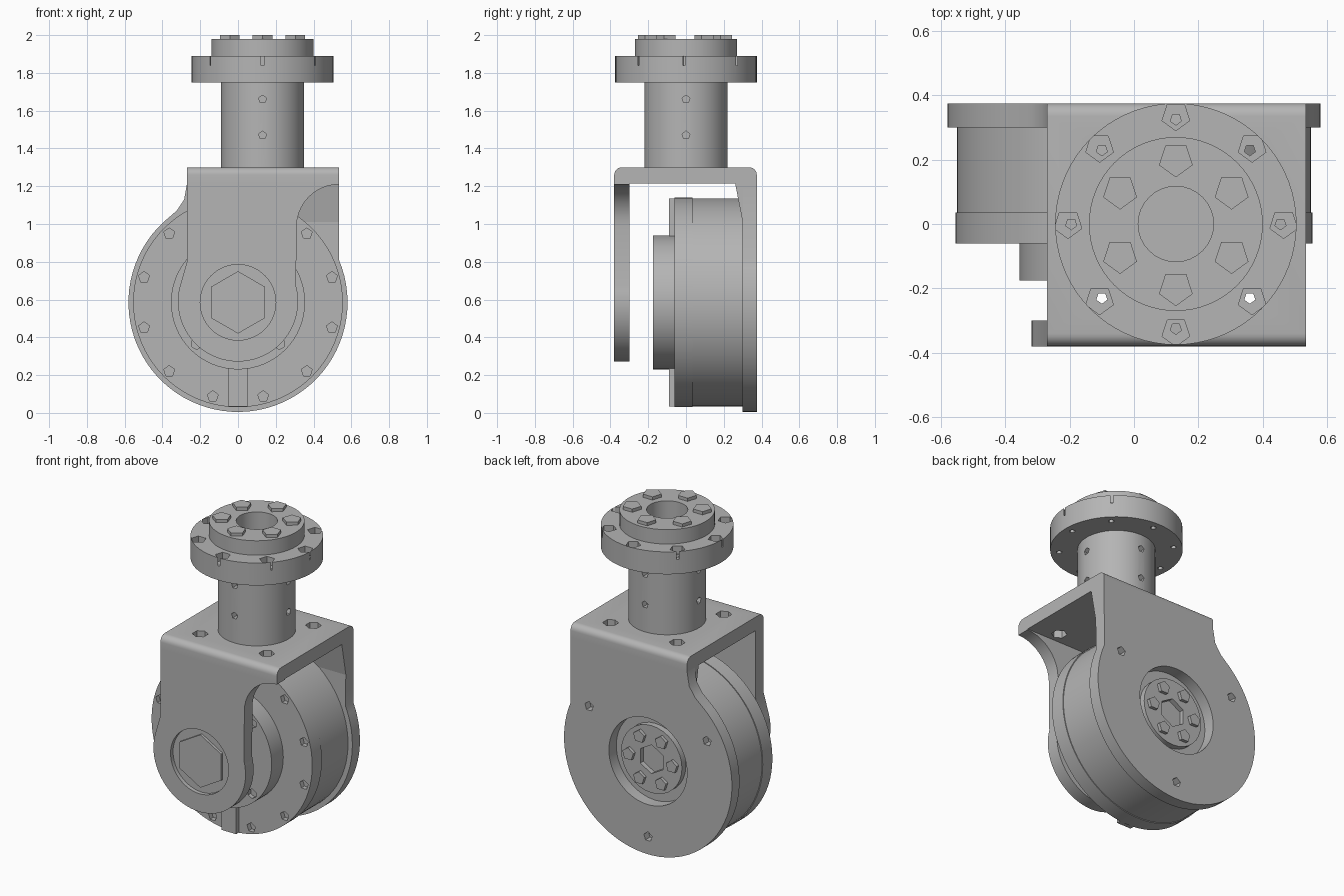
import bpy, bmesh
from math import sin, cos, radians, pi
from mathutils import Vector, Matrix

cube = bpy.data.objects.get("Cube")
if cube:
    bpy.data.objects.remove(cube, do_unlink=True)

grey = bpy.data.materials.new("machined grey")
grey.use_nodes = True
tone = (0.46, 0.46, 0.46, 1)
grey.diffuse_color = tone
grey.node_tree.nodes["Principled BSDF"].inputs["Base Color"].default_value = tone

parts = []
AXIS_Z = 0.585      # height of the motor axis
POST_X = 0.13       # x of the post axis


def finish(name, bm):
    bmesh.ops.recalc_face_normals(bm, faces=bm.faces[:])
    mesh = bpy.data.meshes.new(name)
    bm.to_mesh(mesh)
    bm.free()
    mesh.materials.append(grey)
    obj = bpy.data.objects.new(name, mesh)
    bpy.context.collection.objects.link(obj)
    parts.append(obj)
    return obj


def cylinders(name, rods, sides=64):
    """One object from rods given as (start, end, radius)."""
    bm = bmesh.new()
    for start, end, radius in rods:
        a, b = Vector(start), Vector(end)
        turn = (b - a).to_track_quat('Z', 'Y').to_matrix().to_4x4()
        bmesh.ops.create_cone(bm, cap_ends=True, segments=sides, radius1=radius,
                              radius2=radius, depth=(b - a).length,
                              matrix=Matrix.Translation((a + b) / 2) @ turn)
    return finish(name, bm)


def extrude(name, outline, offset):
    bm = bmesh.new()
    face = bm.faces.new([bm.verts.new(p) for p in outline])
    new = bmesh.ops.extrude_face_region(bm, geom=[face])["geom"]
    moved = [v for v in new if isinstance(v, bmesh.types.BMVert)]
    bmesh.ops.translate(bm, verts=moved, vec=offset)
    return finish(name, bm)


def cut(obj, rods, sides=64):
    cutter = cylinders("cutter", rods, sides)
    cutter.hide_render = True
    parts.remove(cutter)
    mod = obj.modifiers.new("cut", 'BOOLEAN')
    mod.object, mod.solver = cutter, 'EXACT'
    bpy.context.view_layer.objects.active = obj
    bpy.ops.object.modifier_apply(modifier=mod.name)
    bpy.data.objects.remove(cutter, do_unlink=True)


def arc(cx, cy, r, start, end, steps):
    angles = [radians(start + (end - start) * i / steps) for i in range(steps + 1)]
    return [(cx + r * cos(a), cy + r * sin(a)) for a in angles]


def along_y(r, y0, y1, ring=0, angle=0):
    """Rod parallel to the motor axis, optionally on a bolt circle."""
    a = radians(angle)
    x, z = ring * cos(a), AXIS_Z + ring * sin(a)
    return ((x, y0, z), (x, y1, z), r)


def along_z(r, z0, z1, ring=0, angle=0):
    """Rod parallel to the post axis, optionally on a bolt circle."""
    a = radians(angle)
    x, y = POST_X + ring * cos(a), ring * sin(a)
    return ((x, y, z0), (x, y, z1), r)


# Bracket top: rounded outer edges, rear gusset and four screw holes
profile = [(-0.38, 1.215)] + arc(-0.34, 1.26, 0.04, 180, 90, 6)
profile += arc(0.335, 1.26, 0.04, 90, 0, 6)
profile += [(0.375, 1.215), (0.3, 1.215)]
bracket_top = extrude("bracket_top", [(-0.27, y, z) for y, z in profile], (0.805, 0, 0))
cut(bracket_top, [along_z(0.045, 1.1, 1.4, 0.325, a) for a in (45, 135, 225, 315)], 6)
extrude("bracket_gusset", [(-0.27, 0.26, 1.216), (-0.27, 0.302, 1.216),
                           (-0.27, 0.302, 1.0)], (0.805, 0, 0))

# Bracket front arm with a shallow round recess and hexagonal plug
shape = arc(0, 0.59, 0.318, 165, 375, 40)
shape += arc(0.535, 0.985, 0.225, 180, 90, 10)
shape += [(0.535, 1.215), (-0.27, 1.215), (-0.27, 0.8)]
front_arm = extrude("front_arm", [(x, -0.38, z) for x, z in shape], (0, 0.08, 0))
cut(front_arm, [along_y(0.2, -0.45, -0.355)])
cylinders("front_hex_plug", [along_y(0.165, -0.372, -0.35)], 6)

# Bracket rear plate with a large bore and screw holes
shape = arc(0, AXIS_Z, 0.58, 133, 383, 56)
shape += [(0.535, 1.215), (-0.27, 1.215), (-0.285, 1.13), (-0.325, 1.07)]
rear_plate = extrude("rear_plate", [(x, 0.3, z) for x, z in shape], (0, 0.075, 0))
cut(rear_plate, [along_y(0.27, 0.2, 0.5)])
cut(rear_plate, [along_y(0.03, 0.33, 0.5, 0.47, a) for a in (30, 150, 270)], 5)

# Motor housing, with screw recesses around the front rim
cylinders("motor_body", [along_y(0.55, 0.035, 0.302)], 80)
motor_cap = cylinders("motor_cap", [along_y(0.555, -0.06, 0.035)], 80)
cut(motor_cap, [along_y(0.03, -0.1, -0.03, 0.515, 15 + 30 * k) for k in range(12)], 5)

# Vertical rib across the motor cap
extrude("cap_rib", [(-0.05, -0.09, 0.035), (0.05, -0.09, 0.035),
                    (0.05, -0.09, 1.135), (-0.05, -0.09, 1.135)], (0, 0.032, 0))

# Output hub facing the front arm
output_hub = cylinders("output_hub", [along_y(0.355, -0.175, -0.058)])
cut(output_hub, [along_y(0.03, -0.2, -0.15, 0.31, 45 + 90 * k) for k in range(4)], 6)

# Rear hub: hollow ring with screw heads
rear_hub = cylinders("rear_hub", [along_y(0.21, 0.29, 0.34)], 32)
cut(rear_hub, [along_y(0.09, 0.31, 0.4)], 6)
cylinders("rear_hub_screws",
          [along_y(0.04, 0.33, 0.36, 0.15, 60 * k) for k in range(6)], 5)

# Post with small side holes
post = cylinders("post", [along_z(0.22, 1.295, 1.755)])
holes = []
for z in (1.47, 1.66):
    for k in range(4):
        c, s = cos(k * pi / 2), sin(k * pi / 2)
        holes.append(((POST_X + 0.18 * c, 0.18 * s, z), (POST_X + 0.3 * c, 0.3 * s, z), 0.022))
cut(post, holes, 5)

# Flange with counterbored rim screws and central bore
flange = cylinders("flange", [along_z(0.375, 1.75, 1.89)], 72)
cut(flange, [along_z(0.117, 1.7, 1.95)], 32)
cut(flange, [along_z(0.045, 1.84, 1.95, 0.335, 45 * k) for k in range(8)], 5)
cut(flange, [along_z(0.018, 1.7, 1.87, 0.325, 45 * k) for k in range(8)], 5)

# Raised boss with a ring of screw heads
boss = cylinders("boss", [along_z(0.27, 1.885, 1.98)])
cut(boss, [along_z(0.117, 1.8, 2.1)], 32)
cylinders("boss_screws",
          [along_z(0.055, 1.96, 2.0, 0.2, 30 + 60 * k) for k in range(6)], 5)

# Smooth the round walls and keep the edges crisp
bpy.ops.object.select_all(action='DESELECT')
for obj in parts:
    obj.select_set(True)
bpy.context.view_layer.objects.active = parts[0]
bpy.ops.object.shade_smooth_by_angle(angle=radians(30))
